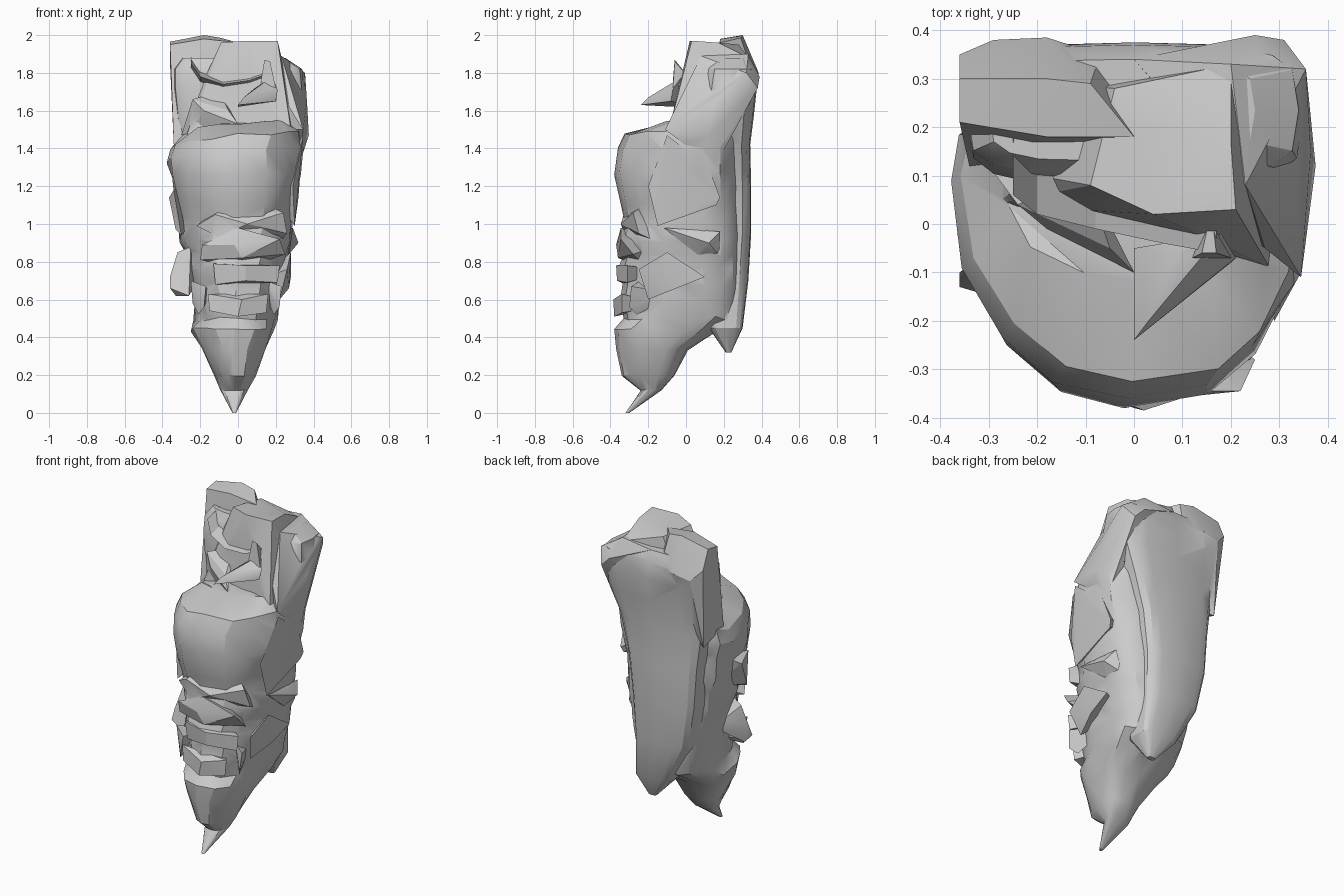
import bpy, bmesh, math, random
random.seed(4)
parts = []


def finish(bm, name):
    bmesh.ops.recalc_face_normals(bm, faces=bm.faces)
    me = bpy.data.meshes.new(name)
    bm.to_mesh(me)
    bm.free()
    ob = bpy.data.objects.new(name, me)
    bpy.context.collection.objects.link(ob)
    parts.append(ob)
    return ob


def loft(name, levels, pl, pr, pb, mid, n=16, wobble=0.0):
    """Levels are (z, x left, x right, y front, y back);
    pl/pr/pb set squareness of the front left, front right and back."""
    bm = bmesh.new()
    rings = []
    for z, xl, xr, yf, yb in levels:
        cx, rx = (xl + xr) / 2, (xr - xl) / 2
        cy = yf + mid * (yb - yf)
        ring = []
        for i in range(n):
            a = 2 * math.pi * i / n
            c, s = math.cos(a), math.sin(a)
            p = pb if s > 0 else (pr if c > 0 else pl)
            x = cx + math.copysign(abs(c) ** (2 / p), c) * rx
            uy = abs(s) ** (2 / p)
            y = cy + uy * (yb - cy) if s > 0 else cy - uy * (cy - yf)
            w = wobble * min(1, rx / 0.2)
            # the forehead dome falls away to the left
            drop = .25 * max(0, -x - .05) * (wobble > 0) * max(0, min(1, (z - 1.2) / .25))
            ring.append(bm.verts.new((x + random.uniform(-w, w), y,
                                      z - drop + random.uniform(-w, w) * (0 < z < 1.9))))
        rings.append(ring)
    for a, b in zip(rings, rings[1:]):
        for i in range(n):
            j = (i + 1) % n
            bm.faces.new((a[i], a[j], b[j], b[i]))
    bm.faces.new(rings[0])
    bm.faces.new(rings[-1])
    bmesh.ops.triangulate(bm, faces=bm.faces)
    return finish(bm, name)


def chunk(name, pts):
    """Faceted lump: the hull of a few corner points."""
    bm = bmesh.new()
    for p in pts:
        bm.verts.new(p)
    r = bmesh.ops.convex_hull(bm, input=bm.verts)
    junk = [v for v in r['geom_interior'] if isinstance(v, bmesh.types.BMVert)]
    bmesh.ops.delete(bm, geom=junk, context='VERTS')
    return finish(bm, name)


# Face: pointed beard, chin, lips, nose zone, brow groove, domed forehead
face = loft("carved_head", [
    (0.00, -.03, -.01, -.32, -.30), (0.12, -.09, .05, -.24, -.13),
    (0.20, -.12, .09, -.34, -.06), (0.34, -.19, .15, -.37, .01),
    (0.44, -.25, .20, -.38, .17), (0.50, -.23, .20, -.33, .26),
    (0.59, -.23, .22, -.35, .29), (0.68, -.25, .24, -.335, .30),
    (0.77, -.27, .25, -.355, .30), (0.84, -.275, .26, -.33, .30),
    (0.91, -.30, .28, -.35, .30), (1.02, -.32, .29, -.325, .30),
    (1.10, -.345, .30, -.345, .30), (1.27, -.36, .33, -.38, .30),
    (1.40, -.38, .345, -.36, .30), (1.48, -.35, .35, -.325, .30),
    (1.54, -.29, .30, -.12, .26)], 2.1, 2.5, 2.4, .68, wobble=.012)

# Back slab: its right rear corner is cut away, tip low at the right of centre
loft("back_slab", [
    (0.32, .04, .09, .21, .24), (0.45, -.08, .16, .12, .30),
    (0.70, -.22, .15, .08, .33), (0.95, -.27, .16, .10, .345),
    (1.20, -.29, .19, .10, .345), (1.42, -.32, .25, .10, .34),
    (1.58, -.33, .32, .08, .36), (1.72, -.345, .35, .08, .375),
    (1.82, -.345, .34, .10, .37), (1.88, -.30, .25, .13, .34)], 4, 4, 4, .5)

# Upper head: central crest, left block, right shoulder
chunk("crest", [
    (-.29, .04, 1.4), (.28, -.09, 1.5), (-.3, .3, 1.4), (.32, .25, 1.5),
    (.2, .0, 1.8), (-.2, .1, 1.72), (.21, .03, 1.97), (.04, .02, 1.97),
    (-.09, .08, 1.96), (-.04, .28, 1.95), (.2, .17, 1.96), (.2, .33, 1.88)])
chunk("left_block", [
    (-.36, .21, 1.95), (-.36, .3, 1.965), (-.18, .3, 2.0), (-.09, .29, 1.985),
    (-.18, .18, 1.98), (0, .18, 1.96), (-.36, .35, 1.85), (-.29, .38, 1.78),
    (-.18, .385, 1.8), (-.07, .35, 1.8), (-.34, .12, 1.42), (0, .13, 1.5),
    (-.33, .3, 1.35)])
chunk("right_shoulder", [
    (.355, .32, 1.8), (.31, .38, 1.72), (.25, .39, 1.78), (.2, .33, 1.9),
    (.23, .08, 1.89), (.0, .34, 1.88), (.375, .12, 1.47), (.365, .15, 1.65),
    (.345, -.11, 1.5), (.27, -.05, 1.62), (.32, .15, 1.3), (.0, .2, 1.5)])

# Curled hood edge and the small snout beneath it
hood = [(-.25, .06, 1.85), (-.2, .02, 1.78), (-.08, -.01, 1.74),
        (.06, -.04, 1.76), (.17, -.06, 1.8)]
for i, (a, b) in enumerate(zip(hood, hood[1:])):
    chunk(f"hood_edge_{i}", [(x, y + d, z + e) for x, y, z in (a, b)
                             for d, e in ((0, 0), (.14, .04), (.14, -.05))])
chunk("snout", [(.21, -.07, 1.71), (.18, -.02, 1.78), (.13, -.04, 1.64),
                (.09, -.06, 1.72), (0, -.24, 1.63), (.03, -.2, 1.67),
                (.0, -.05, 1.62), (.2, -.08, 1.65)])
chunk("snout_horn", [(.14, -.06, 1.87), (.17, -.06, 1.86), (.12, -.07, 1.75),
                     (.2, -.07, 1.72), (.16, .03, 1.76)])
chunk("left_fold", [(-.3, .12, 1.47), (-.18, -.01, 1.6), (-.24, .04, 1.66),
                    (-.05, -.05, 1.6), (0, -.1, 1.53), (-.1, .1, 1.7)])

# Brow, nose, and lips
chunk("brow", [(-.22, -.26, .99), (-.12, -.33, 1.05), (.24, -.28, 1.06),
               (.26, -.25, .95), (.05, -.345, 1.0), (-.1, -.32, .93), (0, -.1, 1.18),
               (.2, -.1, .88)])
chunk("nose", [(-.2, -.28, .81), (-.19, -.31, .89), (-.02, -.37, .89),
               (.0, -.345, .98), (.22, -.345, .92), (.25, -.28, .84),
               (.02, -.36, .82), (0, -.1, .9), (.02, -.2, .76)])
chunk("upper_lip", [(-.13, -.33, .79), (.04, -.37, .78), (.22, -.31, .78),
                    (.21, -.31, .69), (.04, -.365, .7), (-.12, -.32, .68), (0, -.1, .75)])
chunk("teeth", [(-.16, -.31, .63), (.02, -.385, .6), (.16, -.34, .63),
                (.15, -.34, .53), (0, -.38, .51), (-.15, -.32, .54), (0, -.1, .57)])
for side, x0 in (("left", -.21), ("right", .19)):
    chunk(side + "_mouth_corner", [
        (x0 - .04, -.24, .7), (x0 + .04, -.29, .67), (x0 - .03, -.2, .58),
        (x0 + .03, -.3, .56), (x0 * .7, -.05, .63), (x0, -.26, .52)])

# Side flaps: cheek, ears and temples
chunk("left_cheek_flap", [(-.36, -.1, .72), (-.36, -.13, .66), (-.33, -.1, .62),
                          (-.26, -.16, .62), (-.25, -.1, .88), (-.32, -.08, .85),
                          (-.2, .02, .72)])
chunk("left_ear", [(-.365, -.02, 1.14), (-.34, -.12, 1.18), (-.33, -.12, .97),
                   (-.3, -.16, .94), (-.25, .05, 1.0), (-.28, .06, 1.2)])
chunk("right_ear", [(.32, .12, .9), (.28, .18, .96), (.3, .05, .95), (.27, .06, .84),
                    (.24, .18, .83), (.29, -.12, .98), (.15, 0, .9)])
chunk("right_temple", [(.32, .18, 1.14), (.3, -.15, .99), (.31, .16, 1.1),
                       (.345, -.1, 1.47), (.33, .12, 1.3), (.29, -.2, 1.2),
                       (.15, .1, 1.2)])
chunk("right_cheek", [(.28, -.1, .85), (.26, -.25, .76), (.27, -.05, .66),
                      (.22, -.2, .6), (.28, .1, .72), (.1, 0, .7)])

# Merge every lump into one carved solid
for ob in parts[1:]:
    m = face.modifiers.new("union", 'BOOLEAN')
    m.operation, m.solver, m.object = 'UNION', 'EXACT', ob
merged = bpy.data.meshes.new_from_object(
    face.evaluated_get(bpy.context.evaluated_depsgraph_get()))
face.modifiers.clear()
face.data = merged
for ob in parts[1:]:
    bpy.data.objects.remove(ob)
bpy.ops.object.select_all(action='DESELECT')
face.select_set(True)
bpy.context.view_layer.objects.active = face
bpy.ops.object.shade_smooth_by_angle(angle=math.radians(28))
